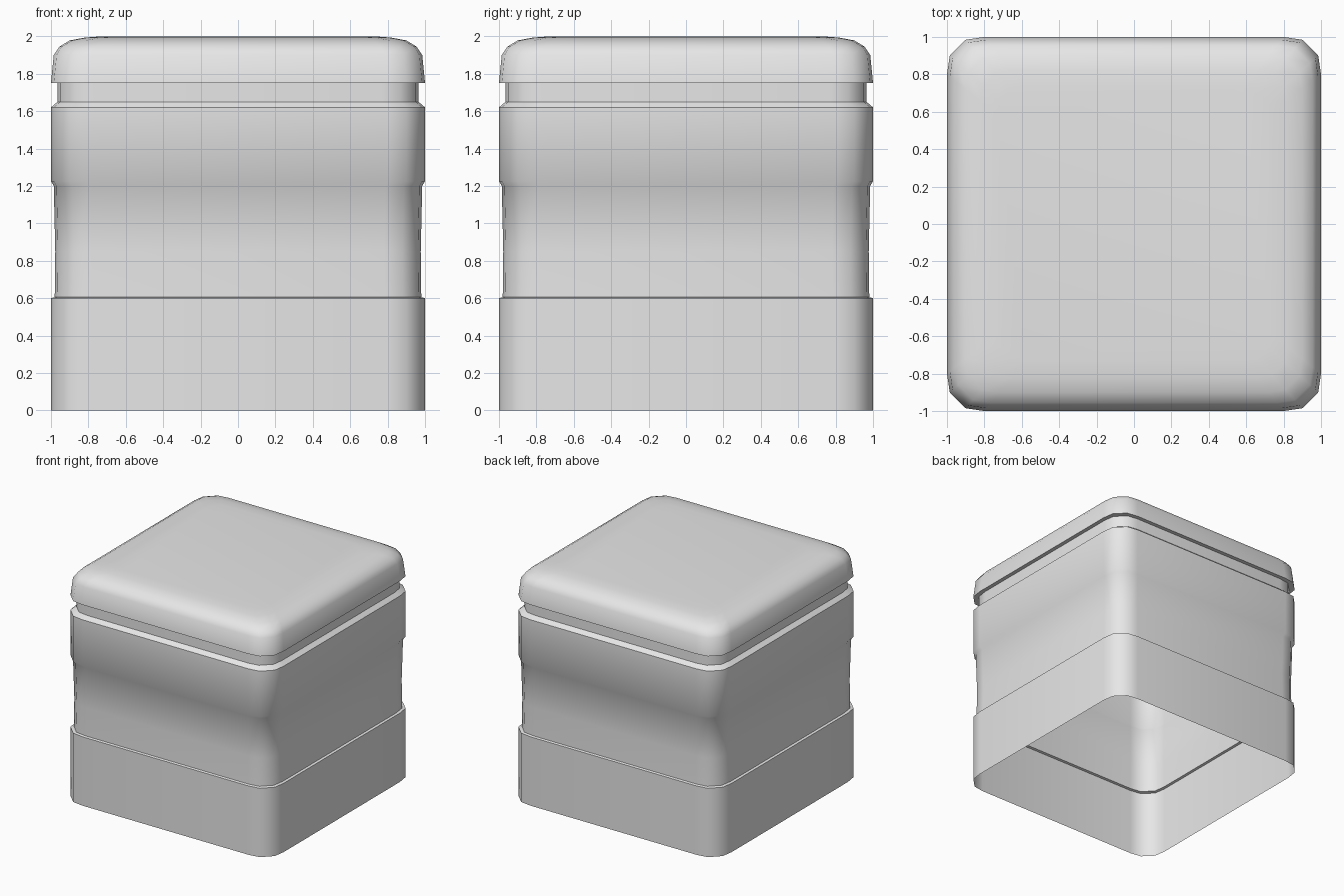
import bpy
import bmesh

cube = bpy.data.objects.get("Cube")
if cube:
    bpy.data.objects.remove(cube, do_unlink=True)

# Single plain grey finish
grey = bpy.data.materials.new("plain grey")
grey.use_nodes = True
grey.diffuse_color = (0.8, 0.8, 0.8, 1)
grey.node_tree.nodes["Principled BSDF"].inputs["Base Color"].default_value = (0.8, 0.8, 0.8, 1)

# One softened corner, turned four times, gives the square outline
CORNER = [(1, 0.8), (0.985, 0.9), (0.9, 0.985), (0.8, 1)]


def outline():
    points = []
    turn = CORNER
    for _ in range(4):
        points += turn
        turn = [(-y, x) for x, y in turn]
    return points


def shell(name, profile, closed_top=False):
    """Stack outlines given as (half width, height) and skin them."""
    bm = bmesh.new()
    rings = [[bm.verts.new((x * w, y * w, z)) for x, y in outline()]
             for w, z in profile]
    for low, high in zip(rings, rings[1:]):
        for i in range(len(low)):
            j = (i + 1) % len(low)
            bm.faces.new((low[i], low[j], high[j], high[i]))
    if closed_top:
        bm.faces.new(rings[-1])
    mesh = bpy.data.meshes.new(name)
    bm.to_mesh(mesh)
    bm.free()
    mesh.materials.append(grey)
    obj = bpy.data.objects.new(name, mesh)
    bpy.context.collection.objects.link(obj)
    bpy.ops.object.select_all(action="DESELECT")
    obj.select_set(True)
    bpy.context.view_layer.objects.active = obj
    bpy.ops.object.shade_smooth_by_angle(angle=0.7)
    return obj


# Open-bottomed base with a narrow ledge
shell("base", [(1, 0), (1, 0.6), (0.98, 0.605)])

# Recessed waist flaring into the collar, with a bevelled shoulder
shell("waist_and_collar", [(0.98, 0.605), (0.977, 0.85), (0.985, 1.2),
                           (1, 1.225), (1, 1.62), (0.965, 1.65)])

# Neck under the lid
shell("neck", [(0.965, 1.65), (0.965, 1.75)])

# Rounded lid with an overhanging lip
shell("lid", [(0.965, 1.75), (1, 1.75), (0.985, 1.9), (0.955, 1.945),
              (0.9, 1.978), (0.82, 1.993), (0.73, 2)], closed_top=True)
